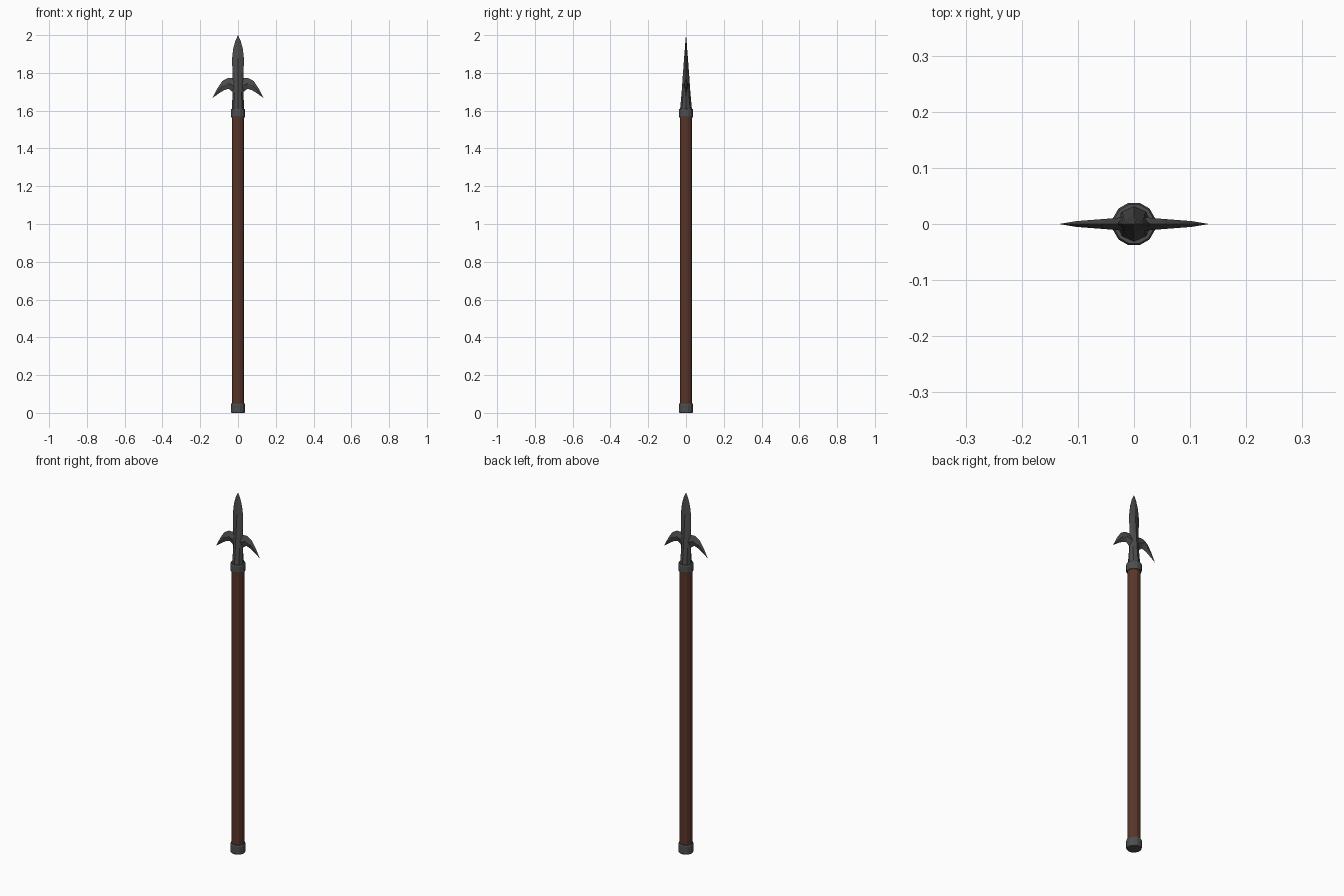
import bpy, bmesh, math

if "Cube" in bpy.data.objects:
    bpy.data.objects.remove(bpy.data.objects["Cube"])

def material(name, rgb):
    m = bpy.data.materials.new(name)
    m.diffuse_color = (*rgb, 1)
    m.use_nodes = True
    m.node_tree.nodes["Principled BSDF"].inputs["Base Color"].default_value = m.diffuse_color
    return m

wood = material("brown wood", (0.098, 0.036, 0.022))
iron = material("dark iron", (0.074, 0.077, 0.075))
steel = material("blade steel", (0.072, 0.072, 0.072))

def loft(name, rings, mat, tip=None):
    """Skin closed rings of points, capping the ends or closing to a tip."""
    bm = bmesh.new()
    vs = [[bm.verts.new(p) for p in ring] for ring in rings]
    n = len(vs[0])
    for a, b in zip(vs, vs[1:]):
        for i in range(n):
            j = (i + 1) % n
            bm.faces.new((a[i], a[j], b[j], b[i]))
    bm.faces.new(vs[0][::-1])
    if tip:
        t = bm.verts.new(tip)
        for i in range(n):
            bm.faces.new((vs[-1][i], vs[-1][(i + 1) % n], t))
    else:
        bm.faces.new(vs[-1])
    bmesh.ops.recalc_face_normals(bm, faces=bm.faces)
    me = bpy.data.meshes.new(name)
    bm.to_mesh(me)
    bm.free()
    me.materials.append(mat)
    ob = bpy.data.objects.new(name, me)
    bpy.context.collection.objects.link(ob)
    return ob

def circle(r, z, n=12):
    return [(r * math.cos(2 * math.pi * (i + 0.5) / n),
             r * math.sin(2 * math.pi * (i + 0.5) / n), z) for i in range(n)]

# Shaft with iron butt cap and collar
loft("shaft", [circle(0.033, 0.03), circle(0.033, 1.58)], wood)
loft("butt_cap", [circle(0.036, 0), circle(0.039, 0.006),
                  circle(0.039, 0.045), circle(0.036, 0.051)], iron)
loft("collar", [circle(0.037, 1.565), circle(0.039, 1.571),
                circle(0.039, 1.604), circle(0.036, 1.61)], iron)

# Blade: eight-sided socket flattening into a ridged diamond point
def blade_ring(z, w, t, k):
    return [(w, 0, z), (w * k, t * k, z), (0, t, z), (-w * k, t * k, z),
            (-w, 0, z), (-w * k, -t * k, z), (0, -t, z), (w * k, -t * k, z)]

blade = [(1.60, 0.031, 0.032, 0.7), (1.70, 0.030, 0.023, 0.62),
         (1.80, 0.030, 0.016, 0.55), (1.88, 0.031, 0.010, 0.5),
         (1.93, 0.025, 0.006, 0.5), (1.97, 0.014, 0.003, 0.5)]
loft("blade", [blade_ring(*s) for s in blade], steel, tip=(0, 0, 2.0))

# Swept side wings: (top x, top z, bottom x, bottom z, half thickness)
wing = [(0.0, 1.772, 0.0, 1.69, 0.014), (0.03, 1.772, 0.03, 1.70, 0.011),
        (0.055, 1.772, 0.05, 1.716, 0.009), (0.083, 1.757, 0.075, 1.708, 0.007),
        (0.108, 1.720, 0.100, 1.692, 0.005)]
for side, label in ((1, "right"), (-1, "left")):
    rings = []
    for xt, zt, xb, zb, t in wing:
        xm, zm = side * (xt + xb) / 2, (zt + zb) / 2
        rings.append([(side * xt, 0, zt), (xm, t, zm), (side * xb, 0, zb), (xm, -t, zm)])
    loft(label + "_wing", rings, steel, tip=(side * 0.134, 0, 1.668))
